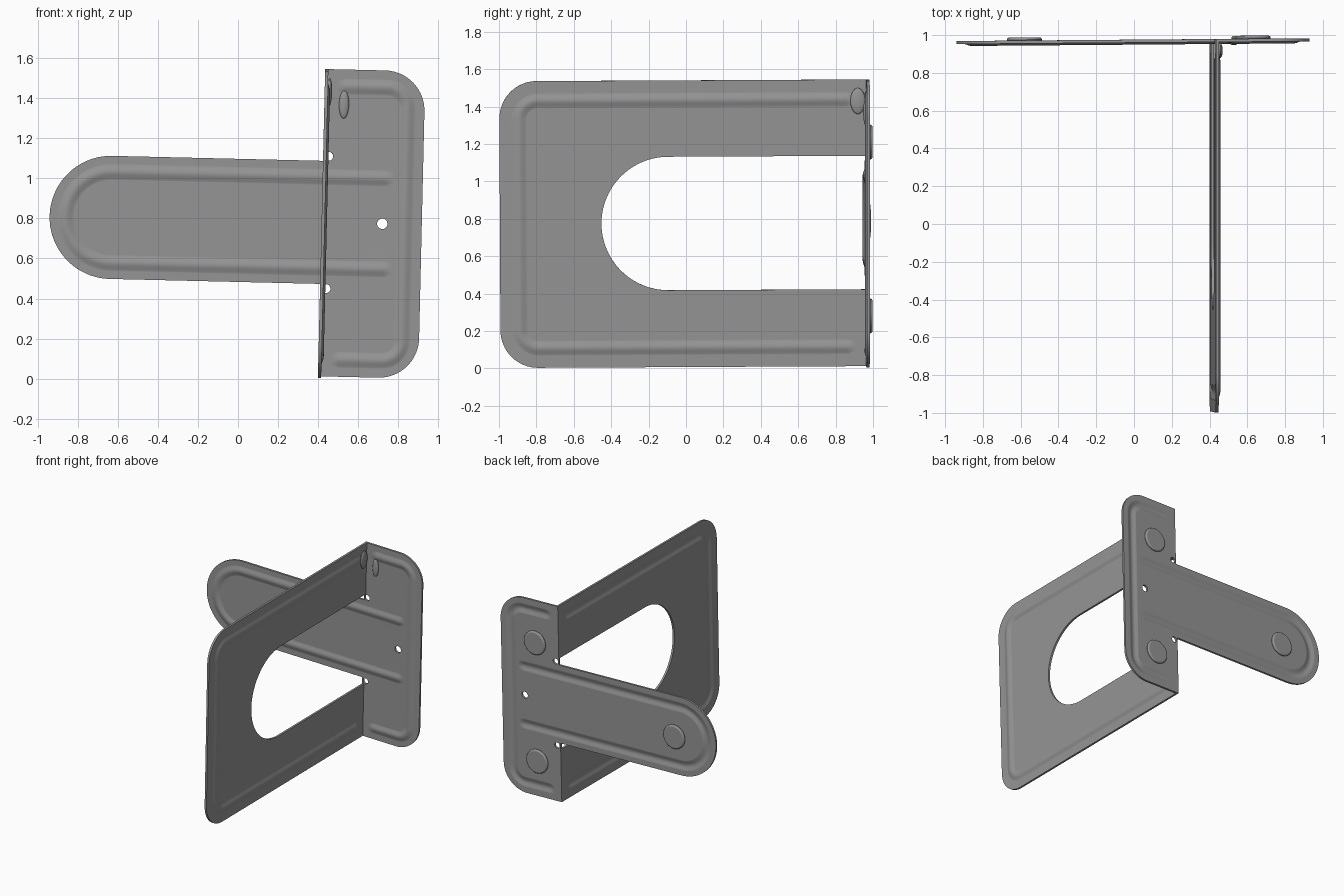
import bpy, bmesh, math
from mathutils import Matrix, Vector

old = bpy.data.objects.get("Cube")
if old:
    bpy.data.objects.remove(old, do_unlink=True)

steel = bpy.data.materials.new("grey steel")
steel.use_nodes = True
GREY = (0.3, 0.3, 0.3, 1)
steel.diffuse_color = GREY
steel.node_tree.nodes["Principled BSDF"].inputs["Base Color"].default_value = GREY

T = 0.016          # sheet thickness
MID = 0.79         # middle height
LOW, HIGH = 0.022, 1.555
HINGE_X, BACK_Y = 0.425, 0.968


def back_map(u, v, w):      # sheet facing the front
    return Vector((u, BACK_Y - w, v))


def side_map(u, v, w):      # sheet facing +x
    return Vector((HINGE_X + w, u, v))


def arc(cu, cv, r, start, end, n=16):
    return [(cu + r * math.cos(math.radians(start + (end - start) * i / n)),
             cv + r * math.sin(math.radians(start + (end - start) * i / n)))
            for i in range(n + 1)]


def finish(name, bm):
    bmesh.ops.recalc_face_normals(bm, faces=bm.faces)
    mesh = bpy.data.meshes.new(name)
    bm.to_mesh(mesh)
    bm.free()
    mesh.materials.append(steel)
    obj = bpy.data.objects.new(name, mesh)
    bpy.context.collection.objects.link(obj)
    return obj


def slab(name, pts, place, low, high):
    """Extrude a flat outline between two depths."""
    bm = bmesh.new()
    a = [bm.verts.new(place(u, v, low)) for u, v in pts]
    b = [bm.verts.new(place(u, v, high)) for u, v in pts]
    bm.faces.new(a)
    bm.faces.new(b)
    for i in range(len(a)):
        j = (i + 1) % len(a)
        bm.faces.new((a[i], a[j], b[j], b[i]))
    return finish(name, bm)


def bead(name, path, place, w0, half=0.045, height=0.011, steps=10):
    """Sweep a soft bump along a path, fading out at both ends."""
    p = [Vector(q) for q in path]
    p = [p[0] + (p[0] - p[1]).normalized() * 0.05] + p
    p.append(p[-1] + (p[-1] - p[-2]).normalized() * 0.05)
    bm = bmesh.new()
    rings = []
    for i, q in enumerate(p):
        d = (p[min(i + 1, len(p) - 1)] - p[max(i - 1, 0)]).normalized()
        side = Vector((-d.y, d.x))
        fade = 0 if i in (0, len(p) - 1) else 1
        ring = []
        for k in range(steps + 1):
            s = 2 * k / steps - 1
            h = height * fade * (1 + math.cos(math.pi * s)) / 2 - 0.0005
            c = q + side * s * half
            ring.append(bm.verts.new(place(c.x, c.y, w0 + h)))
        for s in (1, -1):
            c = q + side * s * half
            ring.append(bm.verts.new(place(c.x, c.y, w0 - 0.003)))
        rings.append(ring)
    for r, t in zip(rings, rings[1:]):
        for k in range(len(r)):
            m = (k + 1) % len(r)
            bm.faces.new((r[k], r[m], t[m], t[k]))
    bm.faces.new(rings[0])
    bm.faces.new(rings[-1])
    return finish(name, bm)


def combine(target, tool, operation):
    mod = target.modifiers.new("cut", 'BOOLEAN')
    mod.object, mod.operation, mod.solver = tool, operation, 'EXACT'
    bpy.context.view_layer.objects.active = target
    bpy.ops.object.modifier_apply(modifier=mod.name)
    bpy.data.objects.remove(tool, do_unlink=True)


def emboss(target, path, place):
    """Raise a bead on one face and press the same groove into the other."""
    combine(target, bead("bead", path, place, T / 2), 'UNION')
    combine(target, bead("groove", path, place, -T / 2), 'DIFFERENCE')


def smooth(obj):
    bpy.ops.object.select_all(action='DESELECT')
    obj.select_set(True)
    bpy.context.view_layer.objects.active = obj
    bpy.ops.object.shade_smooth_by_angle(angle=math.radians(35))
    mod = obj.modifiers.new("even shading", 'WEIGHTED_NORMAL')
    mod.keep_sharp = True


# back plate: tall flange with a long round-ended tongue
R, right, tip, half = 0.2, 0.917, -0.94, 0.307
outline = [(HINGE_X - T / 2, LOW)]
outline += arc(right - R, LOW + R, R, -90, 0)
outline += arc(right - R, HIGH - R, R, 0, 90)
outline += [(HINGE_X - T / 2, HIGH), (HINGE_X - T / 2, MID + half)]
outline += arc(tip + half, MID, half, 90, 270, 40)
outline += [(HINGE_X - T / 2, MID - half)]
back = slab("back_plate", outline, back_map, -T / 2, T / 2)

# screw hole and relief holes beside the fold
for u, v, r in ((0.72, MID, 0.026), (0.445, 1.12, 0.022), (0.447, 0.46, 0.022)):
    hole = slab("hole_cutter", arc(u, v, r, 0, 345, 23), back_map, -0.1, 0.1)
    combine(back, hole, 'DIFFERENCE')

# stiffening beads pressed into the back plate
r = half - 0.08
emboss(back, [(0.73, MID + r)] + arc(tip + half, MID, r, 90, 270, 32)
       + [(0.73, MID - r)], back_map)
inset, r = 0.085, 0.1
emboss(back, [(0.52, LOW + inset)]
       + arc(right - inset - r, LOW + inset + r, r, -90, 0)
       + arc(right - inset - r, HIGH - inset - r, r, 0, 90)
       + [(0.52, HIGH - inset)], back_map)

# side plate with a round-ended opening
front_end, gap = -0.995, 0.357
outline = [(BACK_Y, HIGH)]
outline += arc(front_end + R, HIGH - R, R, 90, 180)
outline += arc(front_end + R, LOW + R, R, 180, 270)
outline += [(BACK_Y, LOW), (BACK_Y, MID - gap)]
outline += arc(-0.095, MID, gap, 270, 90, 40)
outline += [(BACK_Y, MID + gap)]
side = slab("side_plate", outline, side_map, -T / 2, T / 2)
inset, r = 0.105, 0.1
emboss(side, [(0.86, HIGH - inset)]
       + arc(front_end + inset + r, HIGH - inset - r, r, 90, 180)
       + arc(front_end + inset + r, LOW + inset + r, r, 180, 270)
       + [(0.86, LOW + inset)], side_map)

# round pads on the rear face
pads = []
for name, u, v in (("upper_pad", 0.62, 1.225), ("lower_pad", 0.62, 0.295),
                   ("tongue_pad", -0.58, 0.775)):
    pad = slab(name, arc(u, v, 0.093, 0, 352.5, 47), back_map, -T / 2 - 0.016, 0)
    mod = pad.modifiers.new("round edge", 'BEVEL')
    mod.width, mod.segments = 0.012, 3
    pads.append(pad)

# crumpled metal at the top of the fold
folds = []
for name, at, size in (("flange_crease", (0.515, 0.957, 1.38), (0.025, 0.014, 0.07)),
                       ("fold_crease", (0.44, 0.915, 1.44), (0.014, 0.04, 0.07))):
    bm = bmesh.new()
    bmesh.ops.create_icosphere(bm, subdivisions=3, radius=1)
    bm.transform(Matrix.Translation(at) @ Matrix.Diagonal((*size, 1)))
    folds.append(finish(name, bm))

# slight lean of the bent sheet
pivot = Vector((0, BACK_Y, MID))
lean = Matrix.Rotation(0.0235, 4, 'Y')
for obj in [back, side] + pads + folds:
    extra = Matrix.Rotation(0.005, 4, 'X') if obj == side else Matrix.Rotation(0.008, 4, 'Z')
    move = Matrix.Translation(pivot) @ lean @ extra @ Matrix.Translation(-pivot)
    obj.data.transform(move)
    smooth(obj)
